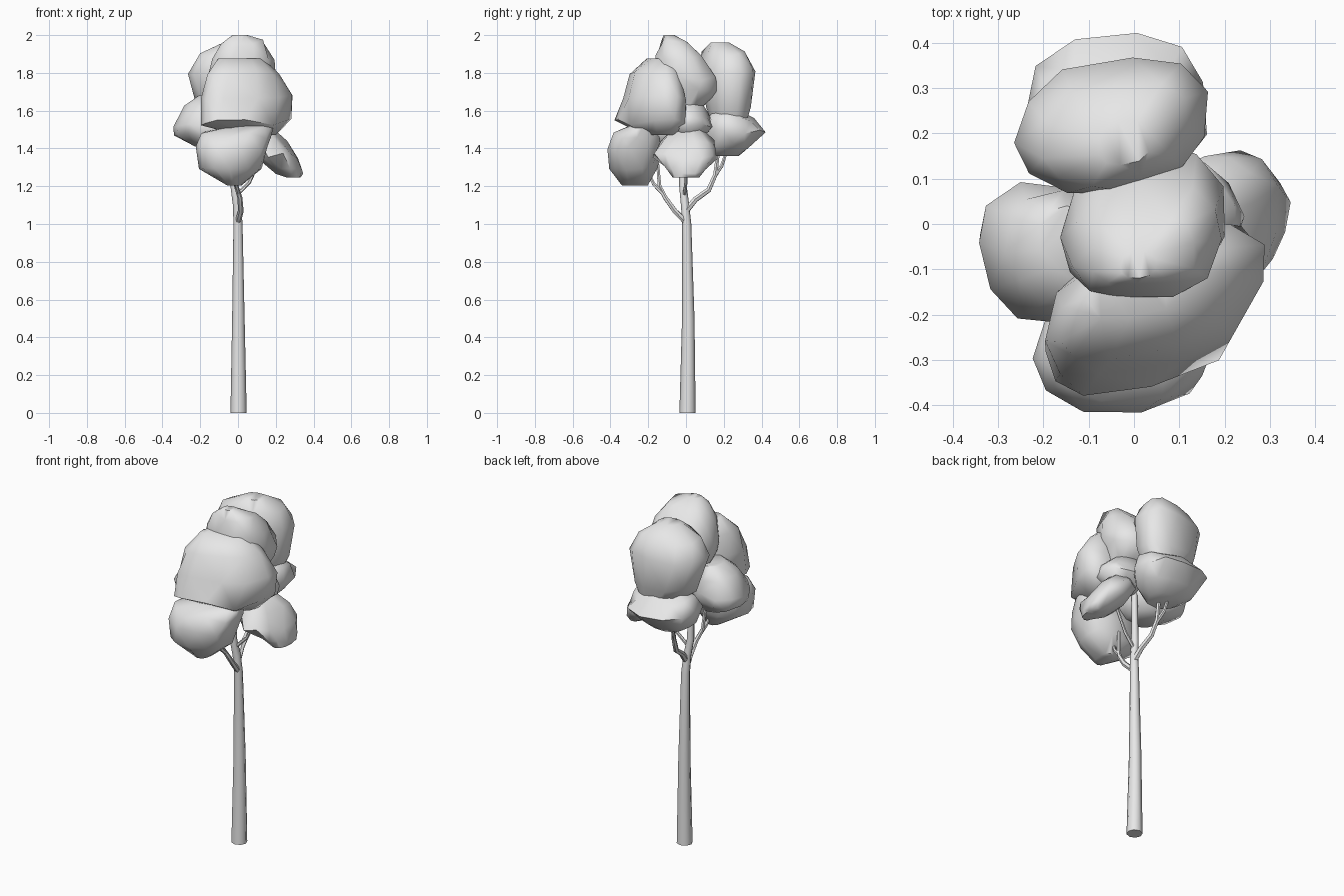
import bpy, bmesh, math, random
from mathutils import Vector

random.seed(4)
default = bpy.data.objects.get("Cube")
if default:
    bpy.data.objects.remove(default, do_unlink=True)

grey = bpy.data.materials.new("plain grey")
grey.use_nodes = True
colour = (0.8, 0.8, 0.8, 1)
grey.diffuse_color = colour
grey.node_tree.nodes["Principled BSDF"].inputs["Base Color"].default_value = colour


def loft(name, rings, sharp_angle):
    """Join equal rings of points into one closed, smooth-shaded skin."""
    bm = bmesh.new()
    loops = [[bm.verts.new(p) for p in ring] for ring in rings]
    count = len(loops[0])
    for low, high in zip(loops, loops[1:]):
        for i in range(count):
            j = (i + 1) % count
            bm.faces.new((low[i], low[j], high[j], high[i]))
    bm.faces.new(loops[0][::-1])
    bm.faces.new(loops[-1])
    bmesh.ops.triangulate(bm, faces=bm.faces[:])
    bmesh.ops.recalc_face_normals(bm, faces=bm.faces[:])
    mesh = bpy.data.meshes.new(name)
    bm.to_mesh(mesh)
    bm.free()
    mesh.materials.append(grey)
    obj = bpy.data.objects.new(name, mesh)
    bpy.context.collection.objects.link(obj)
    bpy.ops.object.select_all(action="DESELECT")
    obj.select_set(True)
    bpy.context.view_layer.objects.active = obj
    bpy.ops.object.shade_smooth_by_angle(angle=math.radians(sharp_angle))
    return obj


def limb(name, path, radii, sides=8):
    """Tapered tube along a path of points."""
    points = [Vector(p) for p in path]
    rings = []
    for i, (point, radius) in enumerate(zip(points, radii)):
        along = points[min(i + 1, len(points) - 1)] - points[max(i - 1, 0)]
        if i == 0 and point.z == 0:
            along = Vector((0, 0, 1))
        across = Vector((0, 1, 0)).cross(along).normalized()
        other = along.cross(across).normalized()
        rings.append([point + radius * (across * math.cos(a) + other * math.sin(a))
                      for a in (math.tau * k / sides for k in range(sides))])
    loft(name, rings, 50)


def soft(value):
    """Round a sine out towards a squarer outline."""
    return math.copysign(abs(value) ** 0.82, value)


def clump(name, levels, skew=0.0, sides=11, lump=0.009):
    """Leaf clump from levels of (z, x min, x max, y min, y max)."""
    rings = []
    for n, (z, x0, x1, y0, y1) in enumerate(levels):
        inner = 0 < n < len(levels) - 1
        ring = []
        for k in range(sides):
            a = math.tau * k / sides + 0.15 * n
            x = (x0 + x1) / 2 + (x1 - x0) / 2 * soft(math.cos(a))
            y = (y0 + y1) / 2 + (y1 - y0) / 2 * soft(math.sin(a + skew))
            wobble = lump if inner else 0
            ring.append((x + random.uniform(-wobble, wobble),
                         y + random.uniform(-wobble, wobble),
                         z + 2 * random.uniform(-wobble, wobble)))
        rings.append(ring)
    loft(name, rings, 60)


# Trunk and branches
limb("trunk",
     [(0.003, 0.008, 0), (0.002, 0.012, 0.5), (0, 0.004, 1), (-0.005, -0.005, 1.1),
      (-0.02, -0.016, 1.2), (-0.02, -0.02, 1.5)],
     [0.043, 0.033, 0.024, 0.022, 0.02, 0.016])
limb("front_branch",
     [(0, 0, 1.01), (0.015, -0.06, 1.07), (0.01, -0.11, 1.14), (-0.01, -0.14, 1.2),
      (-0.02, -0.15, 1.32)], [0.016, 0.015, 0.013, 0.011, 0.009], 6)
limb("front_twig", [(0.005, -0.12, 1.16), (-0.01, -0.17, 1.21), (-0.02, -0.2, 1.27)],
     [0.011, 0.01, 0.008], 6)
limb("back_branch",
     [(0, 0, 1.07), (-0.01, 0.05, 1.13), (-0.02, 0.12, 1.18), (-0.03, 0.155, 1.26),
      (-0.03, 0.175, 1.42)], [0.018, 0.016, 0.015, 0.013, 0.01], 6)
limb("back_twig", [(-0.03, 0.15, 1.25), (-0.05, 0.19, 1.31), (-0.06, 0.22, 1.4)],
     [0.011, 0.01, 0.008], 6)
limb("side_twig", [(-0.01, -0.01, 1.15), (0.06, 0, 1.22), (0.12, 0, 1.35)],
     [0.01, 0.009, 0.008], 6)

# Leaf clumps, lower layer
clump("front_lower_leaves",
      [(1.205, -0.06, 0.02, -0.34, -0.2), (1.3, -0.2, 0.12, -0.41, -0.15),
       (1.4, -0.22, 0.17, -0.415, -0.13), (1.47, -0.19, 0.18, -0.39, -0.13),
       (1.52, -0.02, 0.19, -0.3, -0.18)], 0.15)
clump("left_lower_leaves",
      [(1.245, 0.26, 0.33, -0.07, 0.07), (1.28, 0.2, 0.34, -0.1, 0.1),
       (1.36, 0.1, 0.315, -0.18, 0.16), (1.43, 0.05, 0.26, -0.14, 0.16),
       (1.52, 0.02, 0.17, -0.05, 0.07)], 0.25)
clump("back_lower_leaves",
      [(1.36, -0.12, 0.06, 0.12, 0.28), (1.41, -0.2, 0.12, 0.1, 0.34),
       (1.49, -0.235, 0.16, 0.08, 0.415), (1.56, -0.2, 0.14, 0.1, 0.36),
       (1.6, -0.1, 0.08, 0.14, 0.28)])
clump("right_leaves",
      [(1.41, -0.23, -0.05, -0.17, 0.03), (1.47, -0.335, 0, -0.21, 0.08),
       (1.52, -0.34, 0, -0.22, 0.09), (1.62, -0.28, -0.02, -0.18, 0.07),
       (1.68, -0.21, -0.05, -0.12, 0.04)], -0.15)
clump("inner_leaves",
      [(1.44, 0.04, 0.14, -0.02, 0.08), (1.52, -0.02, 0.24, -0.07, 0.15),
       (1.58, 0, 0.22, -0.06, 0.13), (1.65, 0.04, 0.14, -0.02, 0.08)], -0.3)

# Leaf clumps, upper layer
clump("front_upper_leaves",
      [(1.47, 0, 0.2, -0.22, -0.06), (1.54, -0.2, 0.28, -0.385, 0),
       (1.67, -0.2, 0.295, -0.34, 0), (1.79, -0.17, 0.21, -0.3, -0.04),
       (1.875, -0.11, 0.13, -0.21, -0.08)], 0.5)
clump("back_upper_leaves",
      [(1.53, -0.1, 0.1, 0.14, 0.32), (1.63, -0.21, 0.15, 0.1, 0.345),
       (1.81, -0.265, 0.17, 0.07, 0.36), (1.9, -0.2, 0.12, 0.09, 0.31),
       (1.96, -0.08, 0.04, 0.13, 0.23)], 0.2)
clump("top_leaves",
      [(1.6, -0.1, 0.15, -0.1, 0.07), (1.7, -0.15, 0.19, -0.15, 0.17),
       (1.77, -0.16, 0.2, -0.16, 0.17), (1.88, -0.14, 0.19, -0.17, 0.09),
       (1.96, -0.1, 0.14, -0.14, 0.02), (2.0, -0.03, 0.05, -0.12, -0.06)], 0.15)
